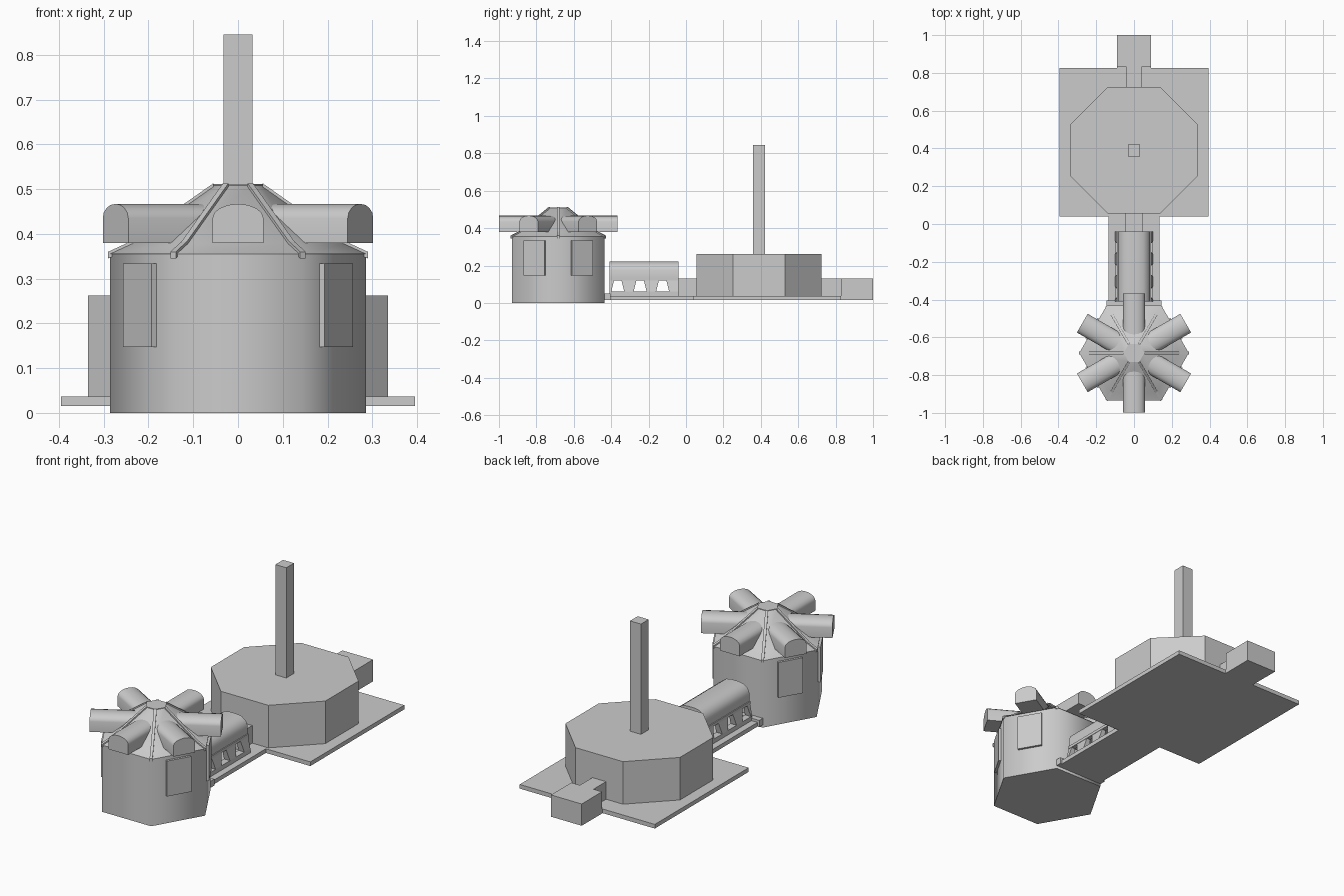
import bpy, bmesh, math
from mathutils import Vector, Matrix

if "Cube" in bpy.data.objects:
    bpy.data.objects.remove(bpy.data.objects["Cube"])

grey = bpy.data.materials.new("stone grey")
grey.diffuse_color = (0.6, 0.6, 0.6, 1)
grey.use_nodes = True
grey.node_tree.nodes["Principled BSDF"].inputs["Base Color"].default_value = grey.diffuse_color


def finish(name, bm, smooth=None):
    bmesh.ops.recalc_face_normals(bm, faces=bm.faces)
    me = bpy.data.meshes.new(name)
    bm.to_mesh(me)
    bm.free()
    me.materials.append(grey)
    ob = bpy.data.objects.new(name, me)
    bpy.context.collection.objects.link(ob)
    if smooth:
        bpy.ops.object.select_all(action='DESELECT')
        ob.select_set(True)
        bpy.context.view_layer.objects.active = ob
        bpy.ops.object.shade_smooth_by_angle(angle=math.radians(smooth))
    return ob


def loft(name, rings, smooth=None, matrix=None):
    """Closed solid through successive rings of points."""
    bm = bmesh.new()
    vs = [[bm.verts.new(p) for p in r] for r in rings]
    n = len(vs[0])
    for a, b in zip(vs, vs[1:]):
        for i in range(n):
            bm.faces.new((a[i], a[(i + 1) % n], b[(i + 1) % n], b[i]))
    bm.faces.new(vs[0][::-1])
    bm.faces.new(vs[-1])
    if matrix:
        bm.transform(matrix)
    return finish(name, bm, smooth)


def box(name, x0, x1, y0, y1, z0, z1, matrix=None):
    ring = [(x0, y0), (x1, y0), (x1, y1), (x0, y1)]
    return loft(name, [[(x, y, z) for x, y in ring] for z in (z0, z1)], matrix=matrix)


def ngon(n, r, z, cy, a0=0.0):
    return [(r * math.cos(a0 + i * math.tau / n), cy + r * math.sin(a0 + i * math.tau / n), z)
            for i in range(n)]


# Base slab: one outline with front walkway and rear tab
half = [(0.135, -0.43), (0.135, 0.04), (0.395, 0.04), (0.395, 0.825), (0.09, 0.825), (0.09, 1.0)]
outline = half + [(-x, y) for x, y in reversed(half)]
loft("base_slab", [[(x, y, z) for x, y in outline] for z in (0.015, 0.037)])

# Octagonal hall, mast and rear annexe
R8 = 0.335 / math.cos(math.pi / 8)
loft("octagon_hall", [ngon(8, R8, z, 0.39, math.pi / 8) for z in (0.037, 0.262)])
box("mast", -0.032, 0.032, 0.358, 0.422, 0.262, 0.845)
box("rear_link", -0.04, 0.04, 0.715, 0.835, 0.037, 0.13)
box("rear_annexe", -0.09, 0.09, 0.83, 1.0, 0.037, 0.13)

# Corridor: vaulted roof on pierced, slightly leaning walls
vault = [(0.085, 0.135), (0.085, 0.175), (0.075, 0.2), (0.05, 0.217), (0.02, 0.222)]
vault += [(-x, z) for x, z in reversed(vault)]
loft("corridor_roof", [[(x, y, z) for x, z in vault] for y in (-0.41, -0.04)], 40)
for s, side in ((1, "right"), (-1, "left")):
    box("corridor_sill_" + side, min(s * 0.065, s * 0.1), max(s * 0.065, s * 0.1),
        -0.41, -0.04, 0.037, 0.06)
    # piers widen towards the top, leaving tapered openings
    for i, (lo0, lo1, hi0, hi1) in enumerate([(-0.41, -0.4, -0.41, -0.385),
                                              (-0.33, -0.28, -0.345, -0.265),
                                              (-0.21, -0.16, -0.225, -0.145),
                                              (-0.09, -0.04, -0.105, -0.04)]):
        rings = []
        for z, a, b, xo in ((0.06, lo0, lo1, 0.1), (0.12, hi0, hi1, 0.088)):
            rings.append([(s * 0.065, a, z), (s * xo, a, z), (s * xo, b, z), (s * 0.065, b, z)])
        loft("corridor_pier_%s_%d" % (side, i), rings)
    box("corridor_lintel_" + side, min(s * 0.065, s * 0.09), max(s * 0.065, s * 0.09),
        -0.41, -0.04, 0.12, 0.135)
box("corridor_link", -0.045, 0.045, -0.045, 0.06, 0.037, 0.13)
box("threshold", -0.145, 0.145, -0.435, -0.405, 0.015, 0.05)

# Hexagonal tower body and roof
CY = -0.683
loft("tower_body", [ngon(6, 0.286, z, CY) for z in (0.0, 0.355)], 65)
profile = [(0.29, 0.355), (0.24, 0.378), (0.055, 0.508)]
loft("tower_roof", [ngon(6, r, z, CY) for r, z in profile], 50)
loft("roof_cap", [ngon(6, 0.055, z, CY) for z in (0.5, 0.511)])

# Arched barrel section for the dormers
arch = [(-0.057, 0.38), (0.057, 0.38), (0.057, 0.435)]
arch += [(0.057 * math.cos(a), 0.435 + 0.032 * math.sin(a))
         for a in (math.pi * i / 8 for i in range(1, 8))]
arch += [(-0.057, 0.435)]

for i in range(6):
    # dormers leave through the roof faces
    face = Matrix.Translation((0, CY, 0)) @ Matrix.Rotation(math.radians(30 + 60 * i), 4, 'Z')
    loft("dormer_%d" % i, [[(r, t, z) for t, z in arch] for r in (0.08, 0.316)], 40, face)
    # raised panels on the four slanting walls
    if i not in (1, 4):
        box("wall_panel_%d" % i, 0.235, 0.26, -0.064, 0.064, 0.147, 0.334, face)
    # ribs run along the roof corners
    corner = Matrix.Translation((0, CY, 0)) @ Matrix.Rotation(math.radians(60 * i), 4, 'Z')
    loft("roof_rib_%d" % i,
         [[(r, -0.007, z - 0.01), (r, 0.007, z - 0.01), (r, 0.007, z + 0.005), (r, -0.007, z + 0.005)]
          for r, z in profile], None, corner)
